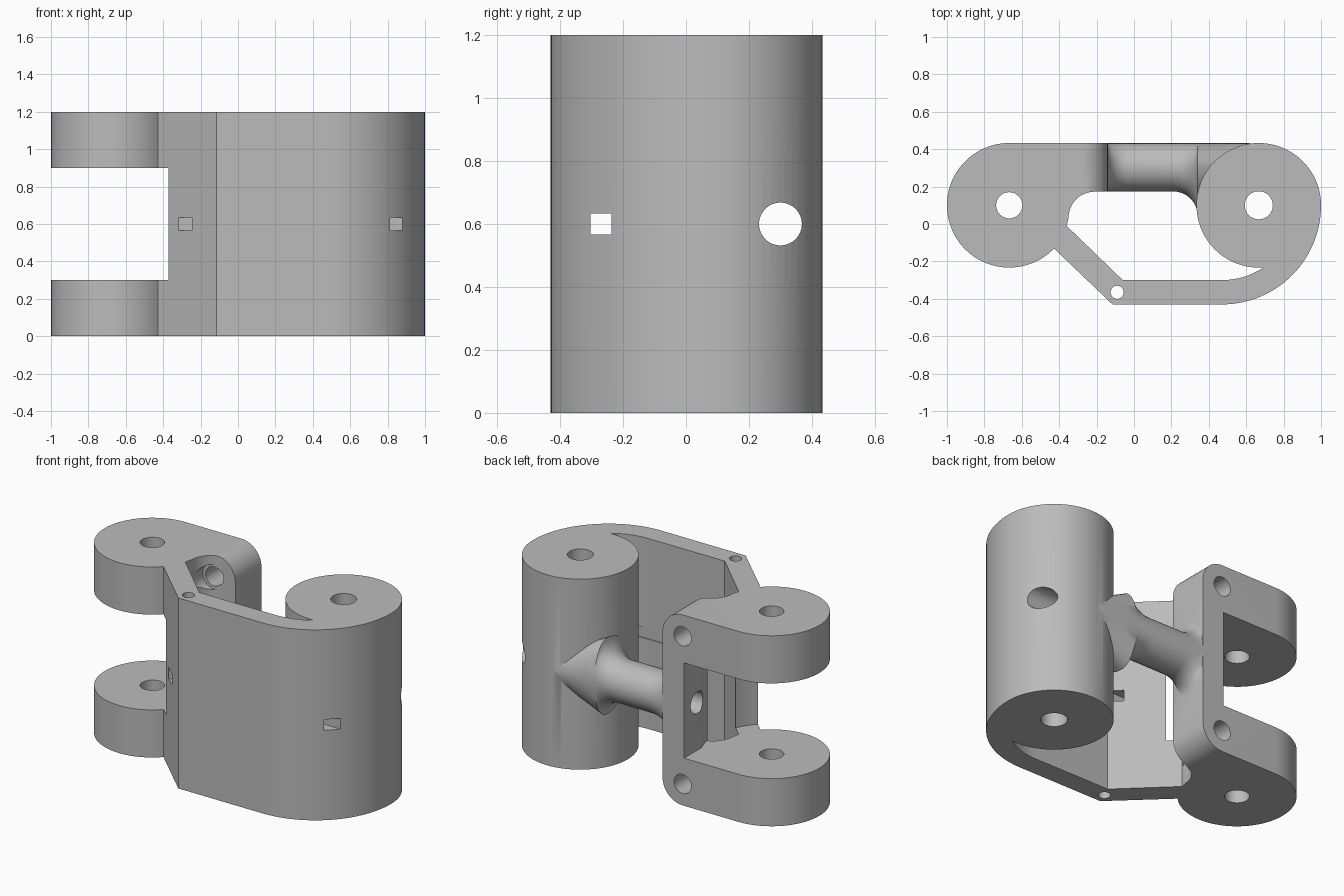
import bpy, bmesh
from math import sin, cos, pi, radians

if "Cube" in bpy.data.objects:
    bpy.data.objects.remove(bpy.data.objects["Cube"])

H = 1.2          # overall height
R = 0.333        # knuckle and barrel radius
MID = H / 2
KNUCKLE = (-0.667, 0.1)
BARREL = (0.667, 0.1)


def arc(c, r, a0, a1, n):
    """Points on an arc, angles in degrees."""
    return [(c[0] + r * cos(radians(a0 + (a1 - a0) * i / n)),
             c[1] + r * sin(radians(a0 + (a1 - a0) * i / n))) for i in range(n + 1)]


def circle(c, r, n=48):
    return arc(c, r, 0, 360, n)[:-1]


def finish(bm, name):
    bmesh.ops.recalc_face_normals(bm, faces=bm.faces)
    mesh = bpy.data.meshes.new(name)
    bm.to_mesh(mesh)
    bm.free()
    ob = bpy.data.objects.new(name, mesh)
    bpy.context.collection.objects.link(ob)
    return ob


def prism(name, pts, lo, hi, axis="z"):
    """Extrude a closed profile along an axis."""
    place = {"x": lambda u, v, h: (h, u, v),
             "y": lambda u, v, h: (u, h, v),
             "z": lambda u, v, h: (u, v, h)}[axis]
    bm = bmesh.new()
    a = [bm.verts.new(place(u, v, lo)) for u, v in pts]
    b = [bm.verts.new(place(u, v, hi)) for u, v in pts]
    bm.faces.new(a)
    bm.faces.new(b)
    for i in range(len(a)):
        j = (i + 1) % len(a)
        bm.faces.new((a[i], a[j], b[j], b[i]))
    return finish(bm, name)


def boolean(target, other, op):
    other.hide_render = True
    mod = target.modifiers.new(op, "BOOLEAN")
    mod.operation = op
    mod.solver = "EXACT"
    mod.object = other
    bpy.context.view_layer.objects.active = target
    bpy.ops.object.modifier_apply(modifier=mod.name)
    bpy.data.objects.remove(other)


def box(u0, u1, v0, v1):
    return [(u0, v0), (u1, v0), (u1, v1), (u0, v1)]


# Yoke and bent strap share one outline
outline = arc(KNUCKLE, R, 90, 316, 48)
outline += [(-0.115, -0.43)]
outline += arc((0.47, 0.1), 0.53, -90, 0, 28)
outline += [BARREL]
outline += arc((0.47, 0.1), 0.4, -52, -90, 12)
outline += [(-0.06, -0.3), (-0.36, -0.01)]
outline += arc((-0.21, 0.033), 0.14, 180, 90, 12)
outline += [(-0.14, 0.173), (-0.14, 0.433)]
body = prism("hinge_bracket", outline, 0, H)

# Gap between the two knuckles, with round clearance for the mating part
boolean(body, prism("gap_round", circle(KNUCKLE, 0.41, 64), 0.3, 0.9), "DIFFERENCE")
boolean(body, prism("gap_back", box(-1.2, -0.29, 0.1, 0.6), 0.3, 0.9), "DIFFERENCE")

# Rounded web corners, screw holes and their counterbores
for s in (-1, 1):
    zc = MID + s * 0.465
    edge = MID + s * 0.7
    corner = [(-0.1, edge), (-0.28, edge)]
    corner += [(x, MID + s * (z - MID)) for x, z in arc((-0.28, 1.06), 0.14, 90, 0, 12)]
    corner += [(-0.1, MID + s * 0.46)]
    boolean(body, prism("corner_cut", corner, 0.1, 0.5, "y"), "DIFFERENCE")
    boolean(body, prism("screw_hole", circle((-0.28, zc), 0.06, 32), 0, 0.5, "y"), "DIFFERENCE")
    boolean(body, prism("screw_seat", circle((-0.28, zc), 0.08, 32), 0, 0.163, "y"), "DIFFERENCE")

# Barrel
boolean(body, prism("barrel", circle(BARREL, R, 72), 0, H), "UNION")

# Connecting rod: x, height radius, front radius; it flares at both ends
sections = [(-0.22, 0.24, 0.129), (-0.14, 0.24, 0.129)]
sections += [(x, r, 0.129) for x, r in arc((-0.03, 0.24), 0.11, 190, 270, 8)]
sections += [(x, r, r) for x, r in arc((0.21, 0.259), 0.13, -90, -8, 10)]
sections += [(0.42, 0.2, 0.15), (0.52, 0.15, 0.1), (0.62, 0.1, 0.05)]
bm = bmesh.new()
N = 48
rings = []
for x, rz, ry in sections:
    ring = []
    for k in range(N):
        c, s = cos(2 * pi * k / N), sin(2 * pi * k / N)
        ring.append(bm.verts.new((x, 0.303 + c * (0.129 if c > 0 else ry), MID + s * rz)))
    rings.append(ring)
for a, b in zip(rings, rings[1:]):
    for k in range(N):
        j = (k + 1) % N
        bm.faces.new((a[k], a[j], b[j], b[k]))
bm.faces.new(rings[0])
bm.faces.new(rings[-1])
boolean(body, finish(bm, "connecting_rod"), "UNION")

# Pin holes, strap hole, and the cross bores along x
for c, r in ((KNUCKLE, 0.07), (BARREL, 0.075), ((-0.09, -0.365), 0.035)):
    boolean(body, prism("pin_hole", circle(c, r), -0.1, H + 0.1), "DIFFERENCE")
boolean(body, prism("rod_bore", circle((0.3, MID), 0.068), -0.5, 1.1, "x"), "DIFFERENCE")
boolean(body, prism("square_bore", box(-0.304, -0.236, MID - 0.034, MID + 0.034),
                    -0.6, 1.1, "x"), "DIFFERENCE")

# Grey plastic
mat = bpy.data.materials.new("plain_grey")
mat.use_nodes = True
grey = (0.5, 0.5, 0.5, 1)
mat.diffuse_color = grey
mat.node_tree.nodes["Principled BSDF"].inputs["Base Color"].default_value = grey
body.data.materials.clear()
body.data.materials.append(mat)

bpy.ops.object.select_all(action="DESELECT")
body.select_set(True)
bpy.context.view_layer.objects.active = body
bpy.ops.object.shade_smooth_by_angle(angle=radians(30))
